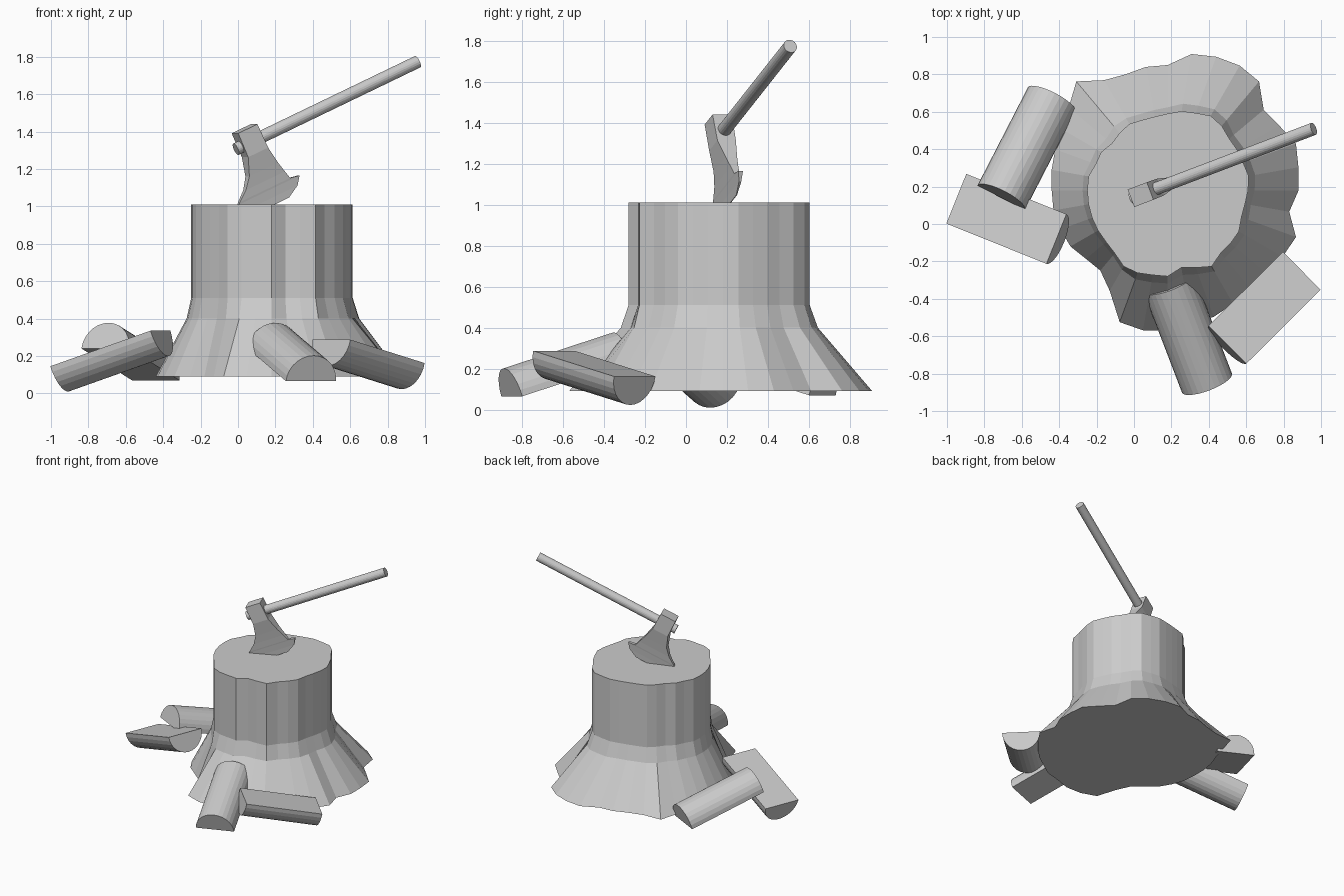
import bpy, bmesh, math
from mathutils import Vector

if "Cube" in bpy.data.objects:
    bpy.data.objects.remove(bpy.data.objects["Cube"])

grey = bpy.data.materials.new("plain_grey")
grey.use_nodes = True
COLOUR = (0.6, 0.6, 0.6, 1)
grey.diffuse_color = COLOUR
grey.node_tree.nodes["Principled BSDF"].inputs["Base Color"].default_value = COLOUR


def loft(name, rings):
    """Skin a list of equal-length point rings and cap both ends."""
    bm = bmesh.new()
    rows = [[bm.verts.new(p) for p in ring] for ring in rings]
    count = len(rows[0])
    for low, high in zip(rows, rows[1:]):
        for i in range(count):
            j = (i + 1) % count
            bm.faces.new((low[i], low[j], high[j], high[i]))
    bm.faces.new(rows[0])
    bm.faces.new(rows[-1])
    bmesh.ops.recalc_face_normals(bm, faces=bm.faces)
    mesh = bpy.data.meshes.new(name)
    bm.to_mesh(mesh)
    bm.free()
    mesh.materials.append(grey)
    obj = bpy.data.objects.new(name, mesh)
    bpy.context.collection.objects.link(obj)
    return obj


# Stump: radii in hundredths every ten degrees, for the trunk and the root flare
TRUNK = [43, 44, 43, 43, 43, 45, 46, 44, 43, 41, 40, 40,
         41, 40, 39, 41, 41, 43, 43, 43, 43, 43, 43, 44,
         47, 47, 46, 46, 42, 44, 47, 44, 44, 44, 42, 42]
ROOTS = [70, 71, 73, 69, 67, 76, 77, 76, 74, 67, 67, 66,
         68, 76, 69, 65, 64, 63, 62, 62, 61, 60, 57, 56,
         62, 75, 76, 75, 72, 72, 70, 70, 70, 71, 73, 66]


def stump_ring(z, flare):
    ring = []
    for i, (trunk, root) in enumerate(zip(TRUNK, ROOTS)):
        angle = math.radians(10 * i)
        r = (trunk + (root - trunk) * flare) / 100
        ring.append((0.18 + r * math.cos(angle), 0.18 + r * math.sin(angle), z))
    return ring


loft("stump", [stump_ring(0.09, 1), stump_ring(0.4, 0.13),
               stump_ring(0.51, 0), stump_ring(1.01, 0)])


# Split logs: half cylinders, round side up (1) or down (-1)
def split_log(name, start, end, side, radius=0.143, steps=14):
    start, end = Vector(start), Vector(end)
    axis = (end - start).normalized()
    across = axis.cross(Vector((0, 0, 1))).normalized()
    up = across.cross(axis) * side
    arc = [across * math.cos(math.pi * i / steps) * radius
           + up * math.sin(math.pi * i / steps) * radius for i in range(steps + 1)]
    loft(name, [[c + p for p in arc] for c in (start, end)])


split_log("left_lower_log", (-0.95, 0.135, 0.145), (-0.415, -0.08, 0.335), -1)
split_log("right_front_log", (0.5, -0.645, 0.287), (0.897, -0.25, 0.162), -1)
split_log("left_upper_log", (-0.71, 0.14, 0.24), (-0.44, 0.665, 0.07), 1)
split_log("front_log", (0.39, -0.85, 0.065), (0.185, -0.315, 0.24), 1)

# Axe frame: along the handle, sideways, and toward the cutting edge
along = Vector((0.855, 0.325, 0.412)).normalized()
side = Vector((0, 0, 1)).cross(along).normalized()
down = along.cross(side) * -1
poll = Vector((0.035, 0.157, 1.415))

# Axe head: depth, back edge, front edge, half thickness
HEAD = [(0, -0.06, 0.06, 0.05), (0.14, -0.06, 0.065, 0.048),
        (0.24, -0.09, 0.09, 0.03), (0.3, -0.135, 0.11, 0.02),
        (0.345, -0.19, 0.125, 0.014), (0.355, -0.2, 0.18, 0.012),
        (0.4, -0.17, 0.15, 0.006), (0.44, -0.1, 0.08, 0.002)]
loft("axe_head", [[poll + down * d + along * a + side * s
                   for a, s in ((a0, -t), (a1, -t), (a1, t), (a0, t))]
                  for d, a0, a1, t in HEAD])

# Axe handle
SIDES = 20
circle = [side * math.cos(math.tau * i / SIDES) * 0.034
          + down * math.sin(math.tau * i / SIDES) * 0.034 for i in range(SIDES)]
loft("axe_handle", [[poll + down * 0.08 + along * a + p for p in circle]
                    for a in (-0.09, 1.05)])
